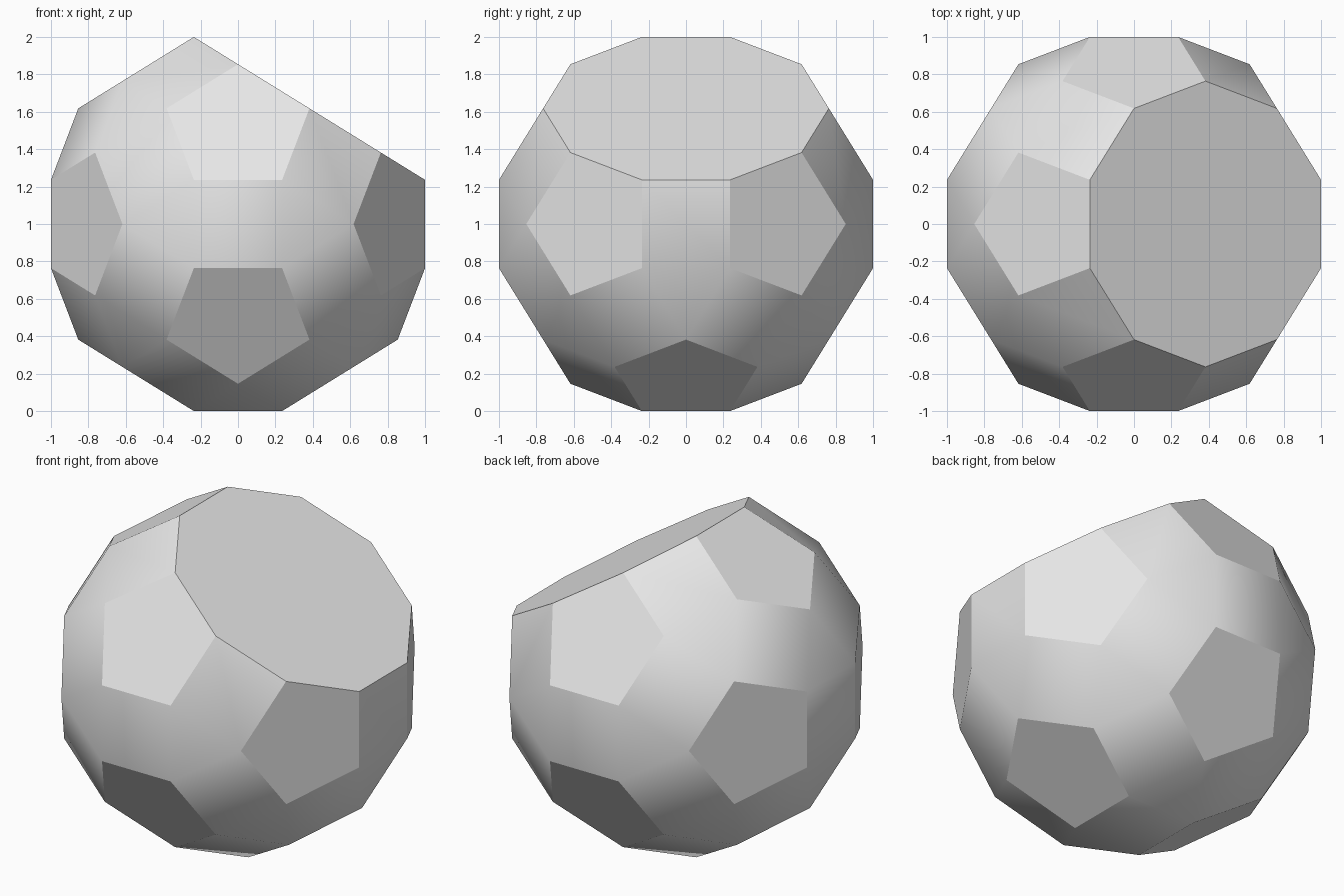
import bpy, bmesh, math
from itertools import product
from mathutils import Vector

cube = bpy.data.objects.get("Cube")
if cube:
    bpy.data.objects.remove(cube, do_unlink=True)

PHI = (1 + math.sqrt(5)) / 2

# Corner families of a solid of triangles, squares and pentagons
families = [(1, 1, PHI**3), (PHI**2, PHI, 2 * PHI), (2 + PHI, 0, PHI**2)]
corners = set()
for family in families:
    for signs in product((1, -1), repeat=3):
        p = [s * c / PHI**3 for s, c in zip(signs, family)]
        for k in range(3):
            corners.add(tuple(round(c, 6) + 0.0 for c in p[k:] + p[:k]))

# Slice off the one cap around this axis, leaving a ten-sided flat face
cap_axis = Vector((1, 0, PHI)).normalized()
kept = [Vector(c) for c in sorted(corners) if Vector(c).dot(cap_axis) < 0.9]

# Wrap the corners and merge coplanar triangles into whole faces
bm = bmesh.new()
for c in kept:
    bm.verts.new(c + Vector((0, 0, 1)))
bmesh.ops.convex_hull(bm, input=bm.verts[:])
bmesh.ops.dissolve_limit(bm, angle_limit=math.radians(2),
                         verts=bm.verts[:], edges=bm.edges[:])
bmesh.ops.recalc_face_normals(bm, faces=bm.faces[:])
mesh = bpy.data.meshes.new("faceted_ball")
bm.to_mesh(mesh)
bm.free()

# Plain grey material
grey = bpy.data.materials.new("light_grey")
grey.use_nodes = True
colour = (0.8, 0.8, 0.8, 1)
grey.diffuse_color = colour
for node in grey.node_tree.nodes:
    if node.type == 'BSDF_PRINCIPLED':
        node.inputs["Base Color"].default_value = colour
mesh.materials.append(grey)

ball = bpy.data.objects.new("faceted_ball", mesh)
bpy.context.collection.objects.link(ball)

# Soften the shallow edges, keep the others crisp
bpy.ops.object.select_all(action='DESELECT')
ball.select_set(True)
bpy.context.view_layer.objects.active = ball
bpy.ops.object.shade_smooth_by_angle(angle=math.radians(30))
